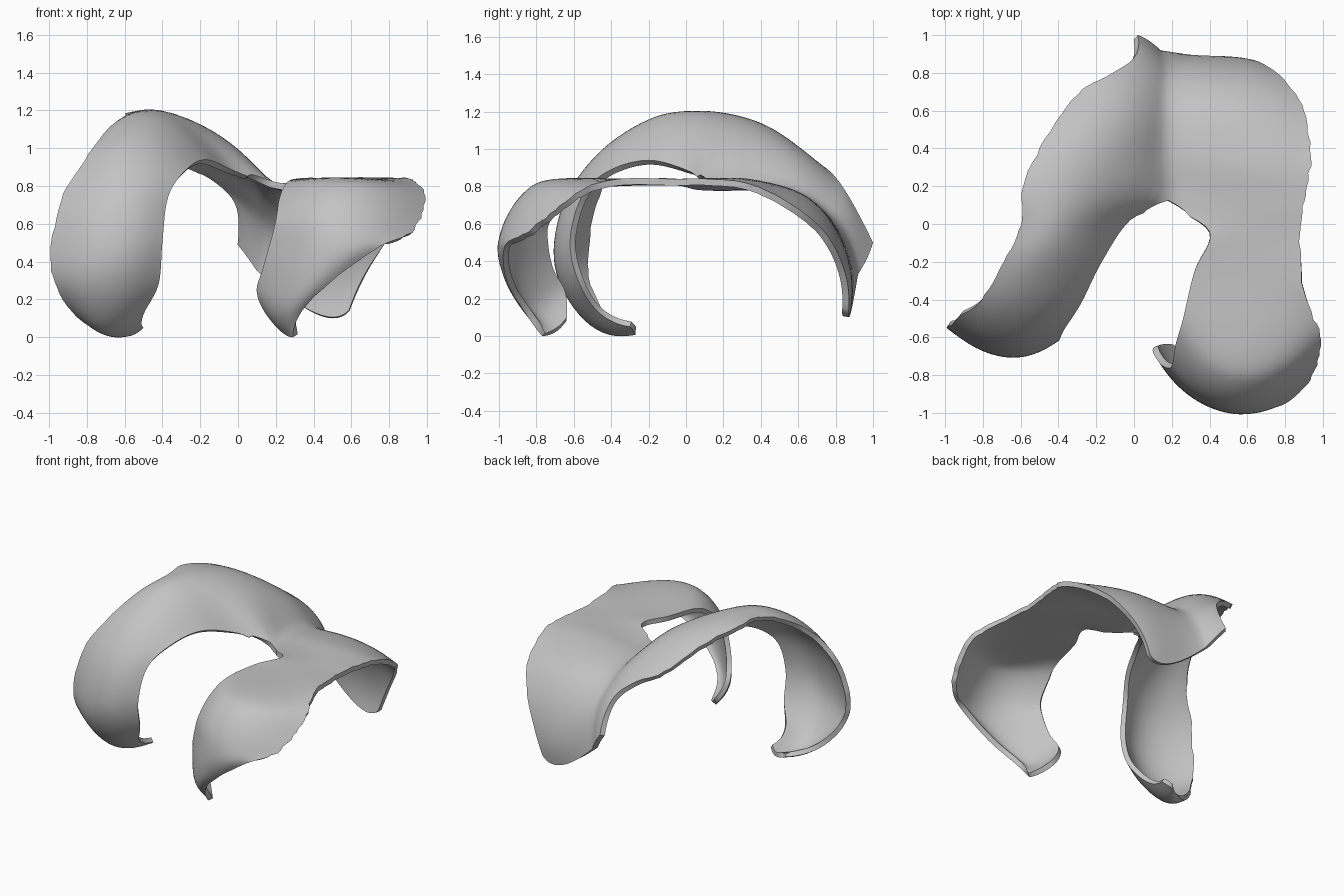
import bpy
import bmesh
import math
import random
from mathutils import Vector

random.seed(4)
STEPS = 6          # subdivisions between neighbouring guide points
ACROSS = 8         # subdivisions between neighbouring guide curves
THICKNESS = 0.035
SHARED_SPANS = 5   # spans at the back where both arms share a valley

if "Cube" in bpy.data.objects:
    bpy.data.objects.remove(bpy.data.objects["Cube"], do_unlink=True)

# Guide curves in hundredths of a unit, running from front tip to back
valley = [(18, 12, 80), (17, 35, 80), (17, 56, 77), (17, 71, 70), (17, 84, 57), (14, 92, 33)]

tall_outer = [(-62, -30, 1), (-82, -43, 8), (-96, -53, 26), (-99, -55, 45), (-94, -50, 72),
              (-81, -40, 94), (-69, -20, 110), (-60, 0, 117), (-59, 20, 118), (-47, 45, 111),
              (-30, 69, 94), (-13, 79, 86), (0, 88, 73), (2, 100, 50)]
tall_crest = [(-56, -27, 1), (-68, -48, 3), (-70, -65, 22), (-68, -71, 45), (-64, -64, 75),
              (-55, -45, 100), (-45, -20, 115), (-34, 0, 117), (-20, 22, 113), (-13, 42, 107),
              (-5, 62, 95), (3, 77, 80), (8, 88, 66), (8, 97, 42)]
tall_inner = [(-50, -30, 5), (-50, -46, 12), (-42, -57, 28), (-40, -62, 50), (-37, -56, 74),
              (-28, -42, 88), (-17, -20, 94), (-2, 2, 88)] + valley

flat_inner = [(18, -64, 8), (10, -66, 23), (13, -73, 36), (17, -76, 50), (20, -75, 62),
              (22, -64, 74), (26, -50, 82), (32, -25, 84), (40, -4, 84)] + valley
flat_crest = [(24, -70, 2), (22, -83, 14), (32, -93, 30), (45, -99, 46), (52, -97, 62),
              (57, -87, 77), (60, -72, 84), (60, -30, 84), (62, -5, 84), (55, 15, 84),
              (55, 35, 84), (55, 62, 76), (52, 79, 59), (48, 88, 35), (42, 88, 12)]
flat_outer = [(29, -77, 0), (34, -87, 14), (50, -96, 30), (75, -97, 48), (90, -87, 54),
              (98, -72, 65), (98, -56, 78), (90, -36, 84), (88, -5, 84), (90, 12, 84),
              (94, 35, 81), (90, 60, 68), (80, 76, 53), (68, 85, 34), (59, 87, 14)]


def smooth_path(points, steps):
    """Sample a Catmull-Rom spline, carrying the bend on past both ends."""
    first = 3 * points[0] - 3 * points[1] + points[2]
    last = 3 * points[-1] - 3 * points[-2] + points[-3]
    padded = [first] + points + [last]
    result = []
    for a, b, c, d in zip(padded, padded[1:], padded[2:], padded[3:]):
        for step in range(steps):
            t = step / steps
            result.append(0.5 * (2 * b + (c - a) * t + (2 * a - 5 * b + 4 * c - d) * t * t
                                 + (3 * b - a - 3 * c + d) * t ** 3))
    return result + [points[-1]]


def guide(points):
    return smooth_path([Vector(p) / 100 for p in points], STEPS)


def ribbon(curves):
    """Stretch a rounded strip over three guide curves."""
    return [smooth_path(list(row), ACROSS) for row in zip(*curves)]


def roughen(rows, edge, inward):
    """Give one long border a slightly ragged outline, except at its ends."""
    for row in rows[STEPS:-2 * STEPS]:
        row[edge] = row[edge].lerp(row[inward], random.uniform(-0.1, 0.2))


def add_strip(bm, rows):
    grid = [[bm.verts.new(p) for p in row] for row in rows]
    for low, high in zip(grid, grid[1:]):
        for i in range(len(low) - 1):
            bm.faces.new((low[i], low[i + 1], high[i + 1], high[i]))


# Two curved arms joined along the valley
tall_arm = ribbon([guide(tall_outer), guide(tall_crest), guide(tall_inner)])
flat_inner_path = guide(flat_inner)
shared = SHARED_SPANS * STEPS + 1
flat_inner_path[-shared:] = [row[-1] for row in tall_arm[-shared:]]
flat_arm = ribbon([flat_inner_path, guide(flat_crest), guide(flat_outer)])
roughen(tall_arm, 0, 1)
roughen(flat_arm, -1, -2)

bm = bmesh.new()
add_strip(bm, tall_arm)
add_strip(bm, flat_arm)
bmesh.ops.remove_doubles(bm, verts=bm.verts, dist=0.0005)
# Soften the join and the notch between the arms, leaving the other borders in place
notch = Vector(valley[0]) / 100
soft = [v for v in bm.verts if not v.is_boundary or (v.co - notch).length < 0.12]
for _ in range(6):
    bmesh.ops.smooth_vert(bm, verts=soft, factor=0.4,
                          use_axis_x=True, use_axis_y=True, use_axis_z=True)
mesh = bpy.data.meshes.new("curved_shell")
bm.to_mesh(mesh)
bm.free()

shell = bpy.data.objects.new("curved_shell", mesh)
bpy.context.collection.objects.link(shell)

# Wall thickness grows inward from the outer surface
wall = shell.modifiers.new("wall", "SOLIDIFY")
wall.thickness = THICKNESS
wall.offset = -1

# Plain grey material
grey = bpy.data.materials.new("plain_grey")
grey.use_nodes = True
colour = (0.55, 0.55, 0.55, 1)
grey.diffuse_color = colour
grey.node_tree.nodes["Principled BSDF"].inputs["Base Color"].default_value = colour
mesh.materials.append(grey)

bpy.context.view_layer.objects.active = shell
shell.select_set(True)
bpy.ops.object.modifier_apply(modifier=wall.name)
bpy.ops.object.shade_smooth_by_angle(angle=math.radians(40))
